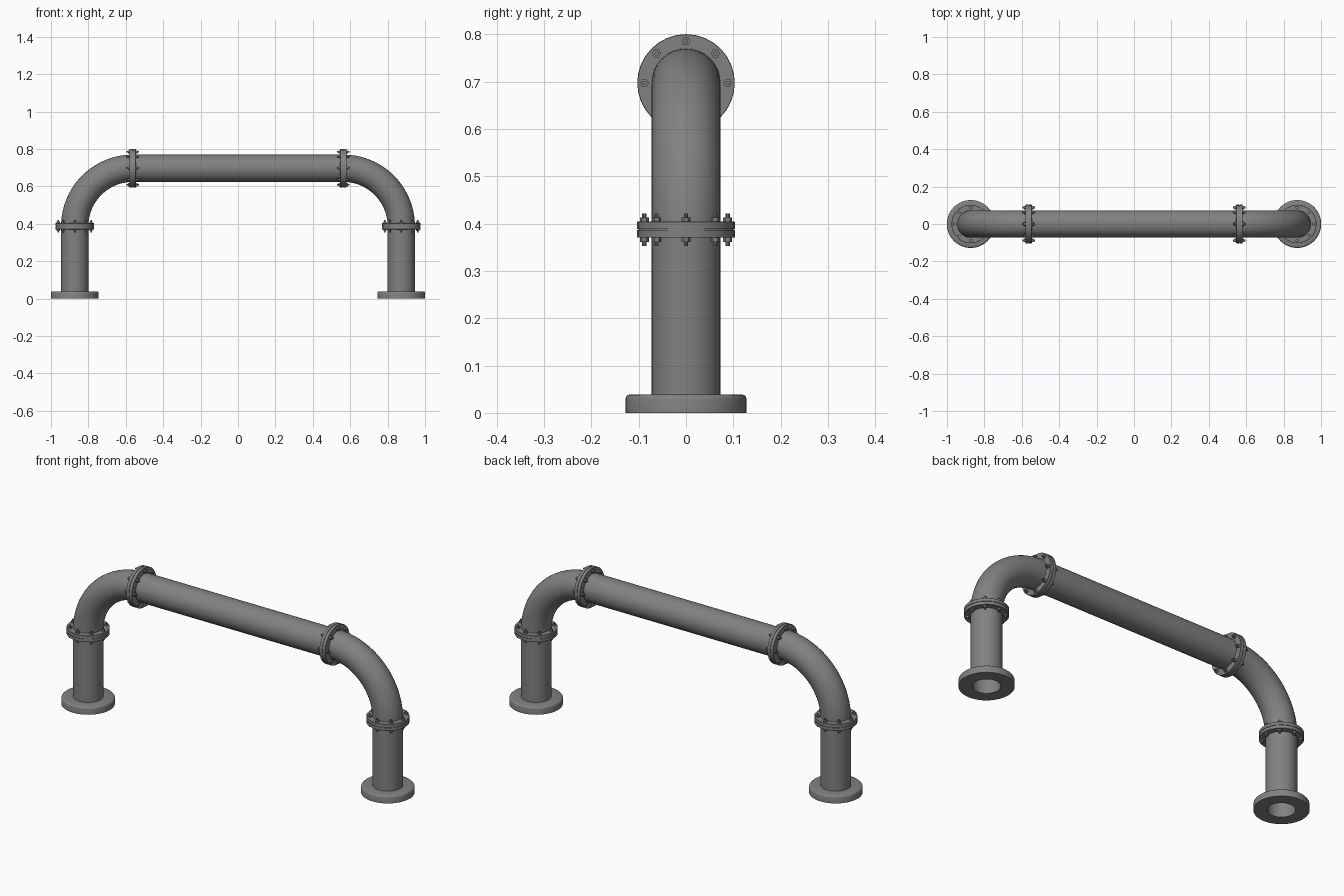
import bpy, bmesh, math
from mathutils import Matrix, Vector

cube = bpy.data.objects.get("Cube")
if cube:
    bpy.data.objects.remove(cube)

LEG_X, TOP_Z = 0.873, 0.697      # pipe centre lines
BEND = 0.31                      # elbow radius
R, BORE = 0.073, 0.064           # pipe outside and inside
JOINT_X, JOINT_Z = LEG_X - BEND, TOP_Z - BEND
SIDES = 32

steel = bpy.data.materials.new("steel grey")
steel.use_nodes = True
GREY = (0.22, 0.22, 0.22, 1)
steel.diffuse_color = GREY
steel.node_tree.nodes["Principled BSDF"].inputs["Base Color"].default_value = GREY


def finish(name, bm, matrix=Matrix()):
    bmesh.ops.remove_doubles(bm, verts=bm.verts, dist=0.0001)
    bmesh.ops.recalc_face_normals(bm, faces=bm.faces)
    mesh = bpy.data.meshes.new(name)
    bm.to_mesh(mesh)
    bm.free()
    mesh.materials.append(steel)
    obj = bpy.data.objects.new(name, mesh)
    bpy.context.collection.objects.link(obj)
    obj.matrix_world = matrix
    bpy.ops.object.select_all(action="DESELECT")
    obj.select_set(True)
    bpy.context.view_layer.objects.active = obj
    bpy.ops.object.shade_smooth_by_angle(angle=math.radians(35))
    return obj


def lathe(bm, profile, sides=SIDES, at=(0, 0)):
    """Revolve a closed (radius, z) profile round a vertical axis."""
    centre = Vector((at[0], at[1], 0))
    verts = [bm.verts.new(centre + Vector((r, 0, z))) for r, z in profile]
    edges = [bm.edges.new((a, b)) for a, b in zip(verts, verts[1:] + verts[:1])]
    bmesh.ops.spin(bm, geom=verts + edges, cent=centre, axis=(0, 0, 1),
                   angle=math.tau, steps=sides, use_merge=True)


def ring(bm, inner, outer, z0, z1):
    lathe(bm, [(inner, z0), (outer, z0), (outer, z1), (inner, z1)])


def post(bm, radius, z0, z1, sides, at):
    bmesh.ops.create_cone(bm, cap_ends=True, segments=sides, radius1=radius,
                          radius2=radius, depth=z1 - z0,
                          matrix=Matrix.Translation((*at, (z0 + z1) / 2)))


def pipe(name, length, matrix):
    bm = bmesh.new()
    ring(bm, BORE, R, 0, length)
    finish(name, bm, matrix)


def joint(name, matrix):
    # Pair of flange plates with a recessed gasket
    bm = bmesh.new()
    for s in (-1, 1):
        lathe(bm, [(R - 0.003, s * 0.001), (0.103, s * 0.001),
                   (0.103, s * 0.016), (0.102, s * 0.017), (R - 0.003, s * 0.017)])
    ring(bm, R - 0.003, 0.100, -0.001, 0.001)
    finish(name + "_flanges", bm, matrix)
    # Eight through bolts, each with a nut at both ends
    bm = bmesh.new()
    for i in range(8):
        a = i * math.tau / 8
        at = (0.088 * math.cos(a), 0.088 * math.sin(a))
        post(bm, 0.0045, -0.034, 0.034, 10, at)
        for z in (-0.026, 0.016):
            post(bm, 0.0095, z, z + 0.010, 6, at)
    finish(name + "_bolts", bm, matrix)


for side, s in (("left", 1), ("right", -1)):
    foot = Matrix.Translation((s * LEG_X, 0, 0))
    pipe(side + "_leg_pipe", JOINT_Z, foot)

    # Rounded foot flange with an open bore
    bm = bmesh.new()
    lathe(bm, [(BORE, 0), (0.128, 0), (0.128, 0.029), (0.1265, 0.034),
               (0.123, 0.0375), (0.118, 0.039), (R - 0.003, 0.039),
               (R - 0.003, 0.02), (BORE, 0.02)], 48)
    finish(side + "_foot_flange", bm, foot)

    # Quarter-turn elbow, hollow
    bm = bmesh.new()
    for radius in (R, BORE):
        loop = bmesh.ops.create_circle(
            bm, segments=SIDES, radius=radius,
            matrix=Matrix.Translation((s * LEG_X, 0, JOINT_Z)))["verts"]
        edges = list({e for v in loop for e in v.link_edges})
        bmesh.ops.spin(bm, geom=loop + edges, cent=(s * JOINT_X, 0, JOINT_Z),
                       axis=(0, 1, 0), angle=-s * math.pi / 2, steps=20)
    rims = [e for e in bm.edges if e.is_boundary]
    bmesh.ops.bridge_loops(bm, edges=[e for e in rims if all(
        abs(v.co.z - JOINT_Z) < 0.001 for v in e.verts)])
    bmesh.ops.bridge_loops(bm, edges=[e for e in rims if all(
        abs(v.co.x - s * JOINT_X) < 0.001 for v in e.verts)])
    finish(side + "_elbow", bm)

    # Bolted joints at both ends of the elbow
    joint(side + "_lower_joint", Matrix.Translation((s * LEG_X, 0, JOINT_Z)))
    joint(side + "_upper_joint", Matrix.Translation((s * JOINT_X, 0, TOP_Z))
          @ Matrix.Rotation(math.pi / 2, 4, "Y"))

pipe("cross_pipe", 2 * JOINT_X, Matrix.Translation((-JOINT_X, 0, TOP_Z))
     @ Matrix.Rotation(math.pi / 2, 4, "Y"))
